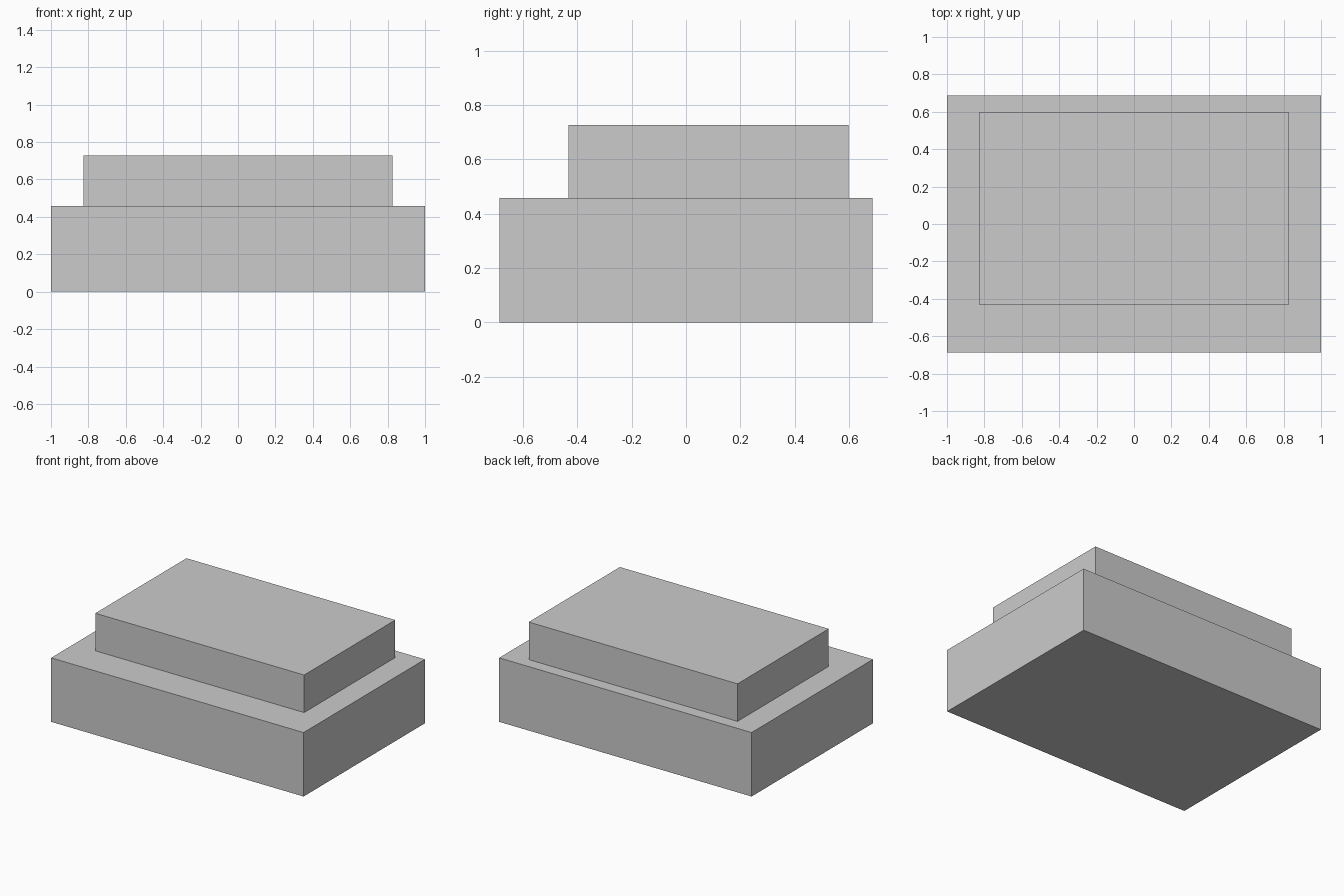
import bpy

if "Cube" in bpy.data.objects:
    bpy.data.objects.remove(bpy.data.objects["Cube"])


def box(name, x, y, z):
    """Axis-aligned box from (min, max) ranges."""
    bpy.ops.mesh.primitive_cube_add(
        size=1, location=[sum(r) / 2 for r in (x, y, z)])
    ob = bpy.context.object
    ob.name = ob.data.name = name
    ob.scale = [r[1] - r[0] for r in (x, y, z)]
    bpy.ops.object.transform_apply(location=False, rotation=False, scale=True)
    return ob


# Wide lower block
box("base_block", (-1, 1), (-0.686, 0.686), (0, 0.458))

# Smaller upper block, set back towards the rear
box("upper_block", (-0.827, 0.827), (-0.433, 0.598), (0.458, 0.727))
